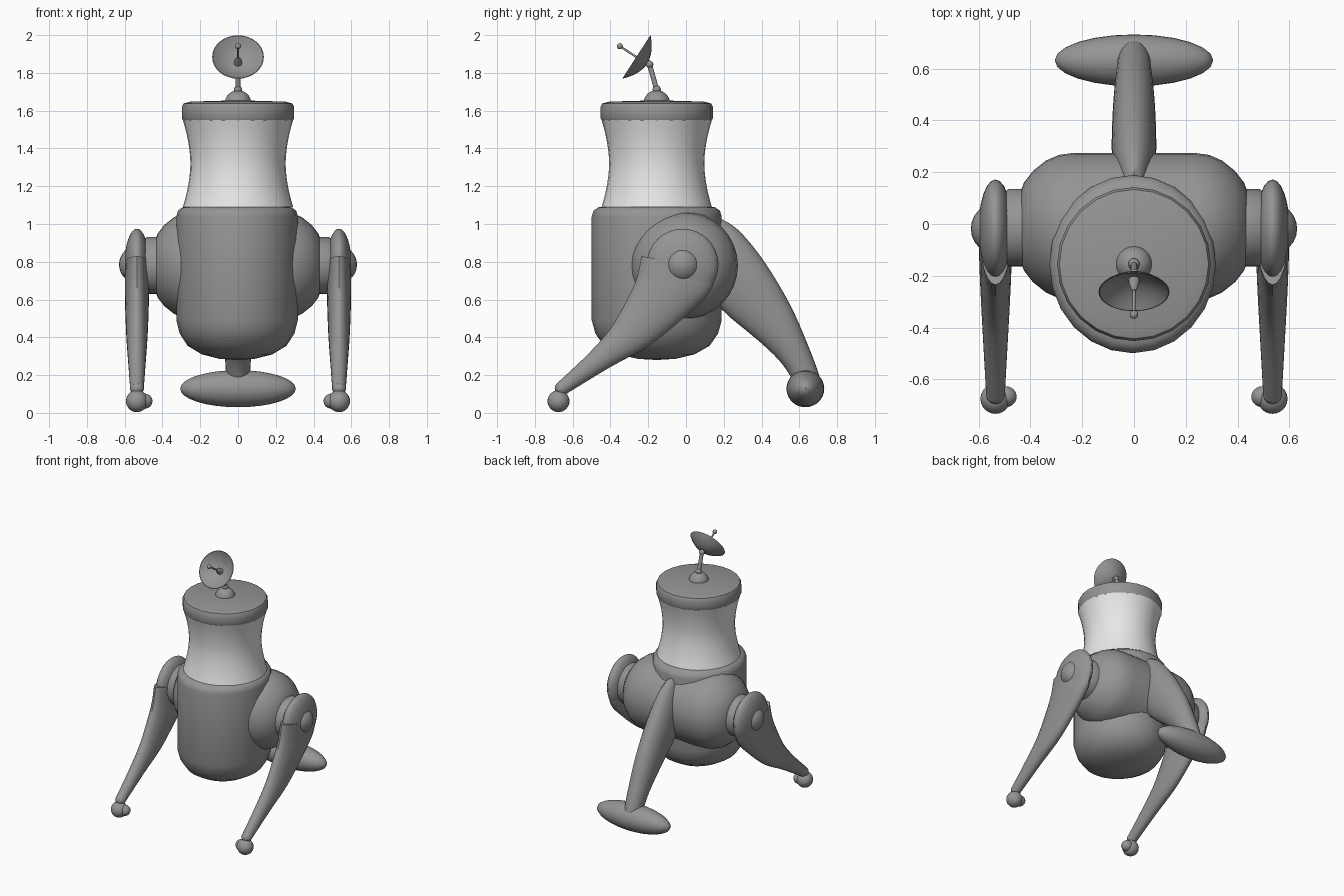
import bpy
import bmesh
import math
from mathutils import Matrix, Vector

cube = bpy.data.objects.get("Cube")
if cube:
    bpy.data.objects.remove(cube, do_unlink=True)


def material(name, value):
    mat = bpy.data.materials.new(name)
    mat.use_nodes = True
    color = (value, value, value, 1)
    mat.diffuse_color = color
    mat.node_tree.nodes["Principled BSDF"].inputs["Base Color"].default_value = color
    return mat


GREY = material("mid_grey", 0.3)
WHITE = material("pale_glass", 0.8)


def finish(name, bm, mat=GREY, matrix=Matrix()):
    bmesh.ops.remove_doubles(bm, verts=bm.verts, dist=1e-5)
    bm.transform(matrix)
    bmesh.ops.recalc_face_normals(bm, faces=bm.faces)
    mesh = bpy.data.meshes.new(name)
    bm.to_mesh(mesh)
    bm.free()
    mesh.materials.append(mat)
    obj = bpy.data.objects.new(name, mesh)
    bpy.context.collection.objects.link(obj)
    bpy.ops.object.select_all(action="DESELECT")
    obj.select_set(True)
    bpy.context.view_layer.objects.active = obj
    bpy.ops.object.shade_smooth_by_angle(angle=math.radians(40))
    return obj


def skin(bm, rings):
    """Bridge consecutive vertex rings with quads."""
    n = len(rings[0])
    for a, b in zip(rings, rings[1:]):
        for i in range(n):
            j = (i + 1) % n
            bm.faces.new((a[i], a[j], b[j], b[i]))


def lathe(name, profile, matrix, mat=GREY, sides=24):
    """Spin (radius, height) points about local z."""
    bm = bmesh.new()
    rings = []
    for r, z in profile:
        r = max(r, 1e-4)
        angles = [2 * math.pi * i / sides for i in range(sides)]
        rings.append([bm.verts.new((r * math.cos(a), r * math.sin(a), z)) for a in angles])
    skin(bm, rings)
    bm.faces.new(rings[0])
    bm.faces.new(rings[-1])
    return finish(name, bm, mat, matrix)


def ball(name, loc, size):
    bm = bmesh.new()
    bmesh.ops.create_uvsphere(bm, u_segments=24, v_segments=16, radius=1)
    return finish(name, bm, GREY, Matrix.LocRotScale(Vector(loc), None, Vector(size)))


def rod(name, start, end, radius):
    a, b = Vector(start), Vector(end)
    rot = (b - a).to_track_quat("Z", "Y")
    matrix = Matrix.LocRotScale(a, rot, None)
    return lathe(name, [(radius, 0), (radius, (b - a).length)], matrix, sides=10)


def loft(name, x, sections, sides=24, steps=4):
    """Elliptic limb through sections (y, z, y, z, half width), smoothly interpolated."""
    pts = [Vector(s) for s in sections]
    ext = [2 * pts[0] - pts[1]] + pts + [2 * pts[-1] - pts[-2]]
    path = []
    for p0, p1, p2, p3 in zip(ext, ext[1:], ext[2:], ext[3:]):
        for k in range(steps):
            t = k / steps
            path.append(p1 + (p2 - p0) * (t / 2)
                        + (2 * p0 - 5 * p1 + 4 * p2 - p3) * (t * t / 2)
                        + (3 * p1 - p0 - 3 * p2 + p3) * (t ** 3 / 2))
    path.append(pts[-1])
    bm = bmesh.new()
    rings = []
    for ya, za, yb, zb, w in path:
        ring = []
        for i in range(sides):
            a = 2 * math.pi * i / sides
            u = (1 - math.cos(a)) / 2
            ring.append(bm.verts.new((x + w * math.sin(a), ya + (yb - ya) * u, za + (zb - za) * u)))
        rings.append(ring)
    skin(bm, rings)
    bm.faces.new(rings[0])
    bm.faces.new(rings[-1])
    return finish(name, bm)


# Torso, neck and lid
AXIS_Y = -0.155
upright = Matrix.Translation((0, AXIS_Y, 0))
lathe("torso", [(0, .28), (.1, .286), (.2, .31), (.28, .355), (.325, .42), (.344, .49),
                (.344, 1.04), (.335, 1.07), (.31, 1.088), (.28, 1.092)],
      Matrix.Translation((-.005, AXIS_Y, 0)) @ Matrix.Diagonal((.935, 1, 1, 1)))
neck = [(.252 + .04 * abs(t) ** 1.8, 1.32 + .23 * t) for t in (i / 6 for i in range(-6, 7))]
lathe("neck", neck, upright, WHITE, 32)
lathe("lid", [(0, 1.545), (.29, 1.545), (.297, 1.56), (.297, 1.62), (.288, 1.638),
              (.25, 1.648), (0, 1.655)], upright)

# Antenna
ball("antenna_dome", (0, AXIS_Y, 1.64), (.07, .07, .068))
ball("antenna_joint", (0, AXIS_Y, 1.712), (.022, .022, .022))
rod("antenna_stem", (0, AXIS_Y, 1.71), (0, -.193, 1.845), .014)
ball("dish_joint", (0, -.193, 1.845), (.02, .02, .02))
aim = Vector((0, -.84, .546)).normalized()
rim = Vector((0, -.262, 1.884))
dish_pose = Matrix.LocRotScale(rim, aim.to_track_quat("Z", "Y"), None)
DEPTH, RIM = .066, .137
bowl = [(RIM * i / 8, -DEPTH * (1 - (i / 8) ** 2)) for i in range(9)]
inner = [(r * .97, z * .9 + .001) for r, z in reversed(bowl)]
lathe("dish", bowl + inner, dish_pose, sides=32)
rod("feed_rod", rim - aim * DEPTH, rim + aim * .1, .006)
lathe("feed_base", [(.024, -DEPTH), (.018, -.03), (.008, -.005)], dish_pose, sides=12)
ball("feed_tip", rim + aim * .105, (.016, .016, .016))

# Hip block across the back of the torso
sideways = Matrix.Translation((0, -.01, .78)) @ Matrix.Rotation(math.pi / 2, 4, "Y")
half = [(.285, .0), (.285, .23), (.277, .29), (.255, .34), (.215, .39), (.17, .425), (.13, .44)]
lathe("hip_block", [(r, -x) for r, x in reversed(half[1:])] + half, sideways, sides=32)

# Front legs
leg_sections = [(-.235, .83, .165, .755, .062), (-.265, .7, .125, .64, .064),
                (-.325, .575, .0, .515, .062), (-.405, .44, -.19, .36, .056),
                (-.52, .31, -.405, .24, .047), (-.685, .155, -.635, .1, .036)]
for side, s in (("left", 1), ("right", -1)):
    x = s * .535
    turned = Matrix.Translation((0, -.015, .78)) @ Matrix.Rotation(s * math.pi / 2, 4, "Y")
    lathe(side + "_hip_collar", [(.15, .40), (.15, .485), (.14, .497), (.1, .5)], turned, sides=32)
    ball(side + "_hip", (x, -.018, .785), (.066, .19, .19))
    ball(side + "_hip_pivot", (s * .53, -.018, .785), (.1, .1, .1))
    loft(side + "_leg", x, leg_sections)
    ball(side + "_ankle", (x, -.658, .13), (.037, .037, .036))
    ball(side + "_foot", (x, -.675, .062), (.058, .058, .058))
    ball(side + "_toe", (s * .495, -.667, .062), (.042, .04, .04))

# Rear leg with a wide skid
loft("rear_leg", 0, [(.12, 1.05, .1, .56, .06), (.2, 1.02, .17, .56, .072),
                     (.29, .955, .24, .5, .085), (.415, .8, .32, .435, .085),
                     (.55, .575, .42, .35, .079), (.645, .36, .5, .27, .07),
                     (.705, .2, .555, .19, .062), (.715, .13, .6, .1, .05)])
ball("rear_skid", (0, .632, .128), (.306, .1, .098))
